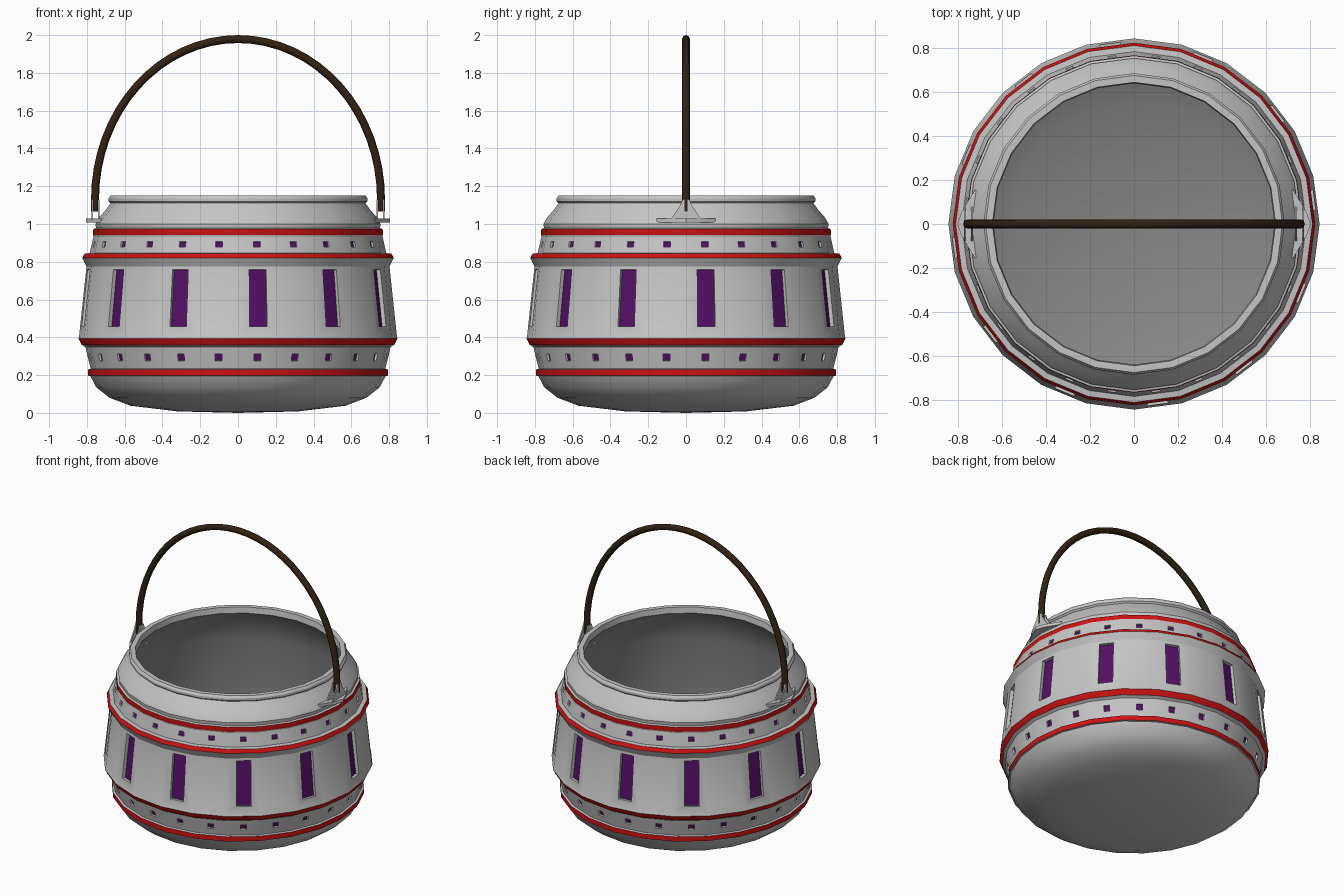
import bpy, bmesh, math
from mathutils import Vector

if "Cube" in bpy.data.objects:
    bpy.data.objects.remove(bpy.data.objects["Cube"])

SIDES = 24


def material(name, rgb):
    m = bpy.data.materials.new(name)
    m.diffuse_color = (*rgb, 1)
    m.use_nodes = True
    m.node_tree.nodes["Principled BSDF"].inputs["Base Color"].default_value = m.diffuse_color
    return m


grey = material("pale grey", (0.56, 0.56, 0.56))
red = material("red", (0.60, 0.006, 0.006))
purple = material("purple", (0.085, 0.005, 0.13))
brown = material("dark brown", (0.032, 0.016, 0.006))
inner = material("inner grey", (0.24, 0.24, 0.24))
GREY, RED, PURPLE, INNER = range(4)


def finish(bm, name, mats):
    bmesh.ops.remove_doubles(bm, verts=bm.verts, dist=1e-5)
    me = bpy.data.meshes.new(name)
    bm.to_mesh(me)
    bm.free()
    ob = bpy.data.objects.new(name, me)
    bpy.context.collection.objects.link(ob)
    for m in mats:
        me.materials.append(m)
    bpy.ops.object.select_all(action='DESELECT')
    ob.select_set(True)
    bpy.context.view_layer.objects.active = ob
    bpy.ops.object.shade_smooth_by_angle(angle=math.radians(28))
    return ob


def face(bm, pts, mat):
    f = bm.faces.new([bm.verts.new(p) for p in pts])
    f.material_index = mat


def ring_point(r, z, i):
    a = math.tau * i / SIDES
    return Vector((r * math.cos(a), r * math.sin(a), z))


def recessed_quad(bm, q, u0, u1, v0, v1, depth):
    """Quad with a sunken purple rectangle."""
    a, b, c, d = q
    at = lambda u, v: a.lerp(b, u).lerp(d.lerp(c, u), v)
    hole = [at(u0, v0), at(u1, v0), at(u1, v1), at(u0, v1)]
    n = (b - a).cross(d - a).normalized()
    back = [p - n * depth for p in hole]
    for k in range(4):
        j = (k + 1) % 4
        face(bm, (q[k], q[j], hole[j], hole[k]), GREY)
        face(bm, (hole[k], hole[j], back[j], back[k]), GREY)
    face(bm, back, PURPLE)


# Pot profile from the bottom centre, over the rim, to the inner floor:
# radius, height, kind of the segment that follows
P, S, W = GREY, "squares", "windows"
profile = [
    (0, 0, P), (0.32, 0.008, P), (0.57, 0.038, P), (0.68, 0.08, P),
    (0.75, 0.135, P), (0.782, 0.195, P),
    (0.793, 0.197, RED), (0.793, 0.23, P),
    (0.78, 0.234, S), (0.808, 0.348, P),
    (0.822, 0.358, P), (0.828, 0.36, RED), (0.845, 0.394, P),
    (0.842, 0.40, W), (0.802, 0.775, P),
    (0.825, 0.82, RED), (0.812, 0.843, P),
    (0.785, 0.846, S), (0.765, 0.935, P),
    (0.768, 0.943, RED), (0.766, 0.974, P),
    (0.752, 0.978, P), (0.755, 1.0, P), (0.735, 1.035, P),
    (0.70, 1.075, P), (0.675, 1.11, P), (0.686, 1.12, P),
    (0.686, 1.135, P), (0.676, 1.15, P), (0.645, 1.15, P),
    (0.64, 1.11, INNER), (0.70, 1.02, INNER), (0.73, 0.9, INNER),
    (0.75, 0.5, INNER), (0.74, 0.25, INNER), (0.68, 0.13, INNER),
    (0.55, 0.07, INNER), (0, 0.045, INNER),
]

bm = bmesh.new()
for (r0, z0, kind), (r1, z1, _) in zip(profile, profile[1:]):
    for i in range(SIDES):
        q = [ring_point(r0, z0, i), ring_point(r0, z0, i + 1),
             ring_point(r1, z1, i + 1), ring_point(r1, z1, i)]
        if kind == S:
            recessed_quad(bm, q, 0.41, 0.59, 0.36, 0.68, 0.012)
        elif kind == W and i % 2 == 0:
            recessed_quad(bm, q, 0.285, 0.715, 0.15, 0.955, 0.022)
        else:
            if r0 == 0:
                q = q[1:]
            elif r1 == 0:
                q = q[:3]
            face(bm, q, GREY if kind in (S, W) else kind)
finish(bm, "pot", [grey, red, purple, inner])


def prism(bm, pts, offset):
    """Extrude a flat outline by an offset vector."""
    f = bm.faces.new([bm.verts.new(p) for p in pts])
    ext = bmesh.ops.extrude_face_region(bm, geom=[f], use_keep_orig=True)
    vs = [g for g in ext["geom"] if isinstance(g, bmesh.types.BMVert)]
    bmesh.ops.translate(bm, verts=vs, vec=offset)


# Handle brackets: lens-shaped plate with two upright ears
for s, name in ((1, "right_bracket"), (-1, "left_bracket")):
    bm = bmesh.new()
    plate = [(0.70, -0.155), (0.725, -0.155), (0.785, -0.055), (0.805, 0),
             (0.785, 0.055), (0.725, 0.155), (0.70, 0.155)]
    prism(bm, [(s * x, y, 1.008) for x, y in plate], (0, 0, 0.02))
    ear = [(-0.08, 1.025), (0.08, 1.025), (0.03, 1.10),
           (0.018, 1.13), (-0.018, 1.13), (-0.03, 1.10)]
    for x in (0.733, 0.767):
        prism(bm, [(s * x, y, z) for y, z in ear], (s * 0.008, 0, 0))
    bmesh.ops.recalc_face_normals(bm, faces=bm.faces)
    finish(bm, name, [grey])

# Arched carrying handle with short straight ends
path = [(0.757, 1.065)]
path += [(0.757 * math.cos(t), 1.13 + 0.849 * math.sin(t))
         for t in (math.pi * k / 32 for k in range(33))]
path += [(-0.757, 1.065)]
cu = bpy.data.curves.new("handle", 'CURVE')
cu.dimensions = '3D'
cu.bevel_depth = 0.021
cu.bevel_resolution = 2
cu.use_fill_caps = True
sp = cu.splines.new('POLY')
sp.points.add(len(path) - 1)
for p, (x, z) in zip(sp.points, path):
    p.co = (x, 0, z, 1)
cu.materials.append(brown)
handle = bpy.data.objects.new("handle", cu)
bpy.context.collection.objects.link(handle)
bpy.ops.object.select_all(action='DESELECT')
handle.select_set(True)
bpy.context.view_layer.objects.active = handle
bpy.ops.object.convert(target='MESH')
bpy.ops.object.shade_smooth_by_angle(angle=math.radians(50))
